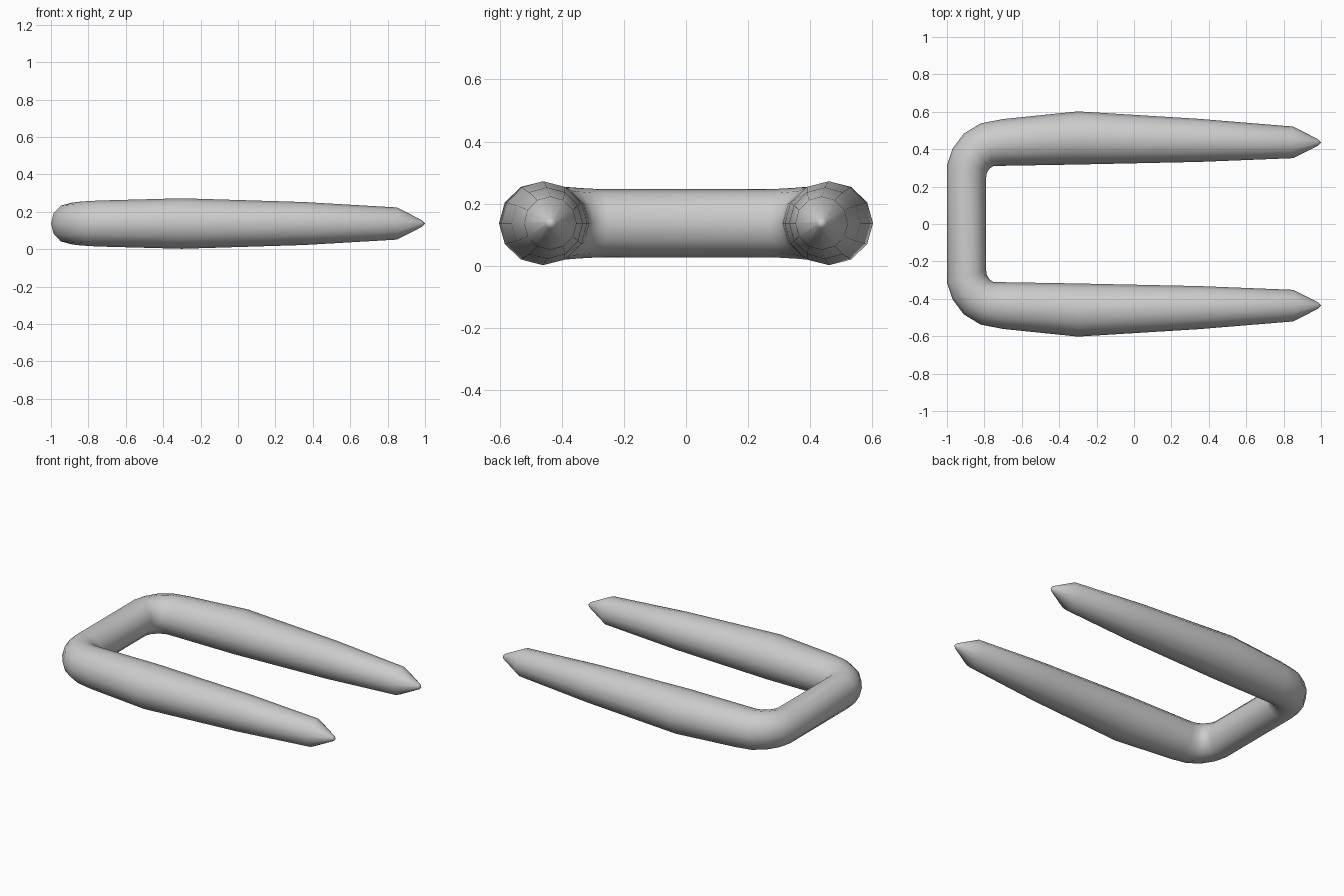
import bpy, bmesh, math
from mathutils import Vector

cube = bpy.data.objects.get("Cube")
if cube:
    bpy.data.objects.remove(cube, do_unlink=True)

SIDES = 12
MID_Z = 0.137

# One half: (outer x, outer y, inner x, inner y, half height)
half = [
    (0.985, 0.453, 0.985, 0.419, 0.017),   # blunt point
    (0.85, 0.521, 0.85, 0.352, 0.086),     # shoulder of the point
    (0.35, 0.562, 0.35, 0.332, 0.115),     # tapering prong
    (-0.30, 0.602, -0.30, 0.318, 0.135),   # thickest part
    (-0.70, 0.561, -0.71, 0.311, 0.124),   # start of the bend
    (-0.82, 0.538, -0.75, 0.311, 0.121),
    (-0.91, 0.483, -0.773, 0.296, 0.117),
    (-0.97, 0.403, -0.788, 0.270, 0.113),
    (-1.00, 0.315, -0.79, 0.250, 0.110),   # end of the crossbar
]
stations = half + [(a, -b, c, -d, h) for a, b, c, d, h in reversed(half)]

bm = bmesh.new()


def ring(ox, oy, ix, iy, height):
    outer, inner = Vector((ox, oy, MID_Z)), Vector((ix, iy, MID_Z))
    mid, reach = (outer + inner) / 2, (outer - inner) / 2
    up = Vector((0, 0, height))
    angles = [math.tau * i / SIDES for i in range(SIDES)]
    return [bm.verts.new(mid + reach * math.cos(a) + up * math.sin(a)) for a in angles]


# Tube skinned along the stations
rings = [ring(*s) for s in stations]
for a, b in zip(rings, rings[1:]):
    for i in range(SIDES):
        j = (i + 1) % SIDES
        bm.faces.new((a[i], a[j], b[j], b[i]))

# Pointed ends
for loop, side in ((rings[0], 1), (rings[-1], -1)):
    tip = bm.verts.new((1.0, side * 0.436, MID_Z))
    for i in range(SIDES):
        bm.faces.new((loop[i], loop[(i + 1) % SIDES], tip))

bmesh.ops.recalc_face_normals(bm, faces=bm.faces)
for face in bm.faces:
    face.smooth = True

mesh = bpy.data.meshes.new("staple")
bm.to_mesh(mesh)
bm.free()

# Plain grey metal
grey = bpy.data.materials.new("grey")
grey.use_nodes = True
color = (0.6, 0.6, 0.6, 1)
grey.diffuse_color = color
grey.node_tree.nodes["Principled BSDF"].inputs["Base Color"].default_value = color
mesh.materials.append(grey)

staple = bpy.data.objects.new("staple", mesh)
bpy.context.collection.objects.link(staple)
